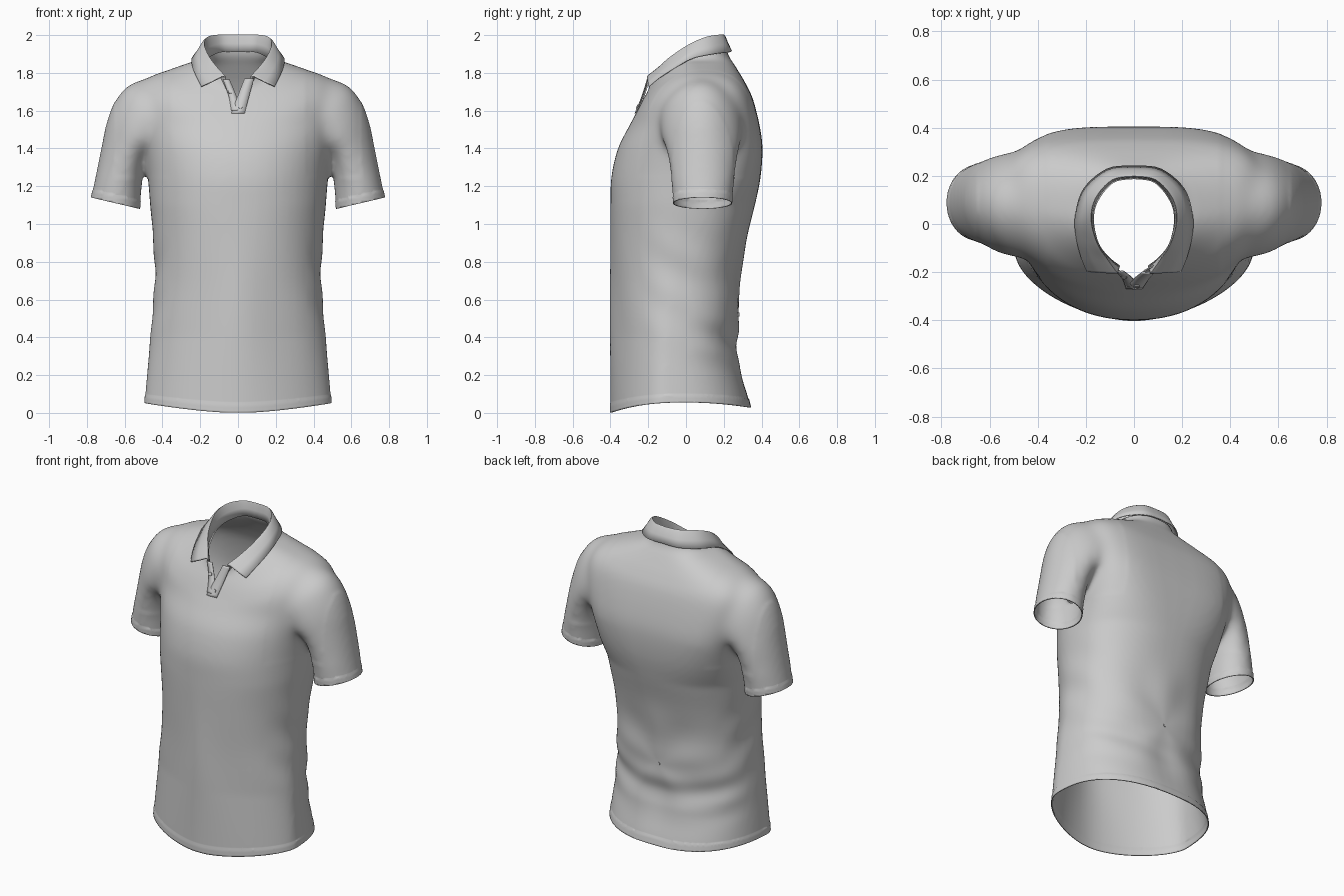
import bpy, bmesh, math
from mathutils import Vector

cube = bpy.data.objects.get("Cube")
if cube:
    bpy.data.objects.remove(cube, do_unlink=True)

fabric = bpy.data.materials.new("grey_fabric")
fabric.use_nodes = True
fabric.diffuse_color = (0.6, 0.6, 0.6, 1)
bsdf = next(n for n in fabric.node_tree.nodes if n.type == 'BSDF_PRINCIPLED')
bsdf.inputs["Base Color"].default_value = (0.6, 0.6, 0.6, 1)
bsdf.inputs["Roughness"].default_value = 0.8


def clamp(v):
    return max(0.0, min(1.0, v))


def spline(rows, sub):
    """Smoothly interpolate a list of equal-length tuples."""
    out, n = [], len(rows)
    for i in range(n - 1):
        p = [rows[max(i - 1, 0)], rows[i], rows[i + 1], rows[min(i + 2, n - 1)]]
        for k in range(sub):
            t = k / sub
            out.append(tuple(b + t / 2 * (c - a + t * (2*a - 5*b + 4*c - d + t * (3*(b - c) + d - a)))
                             for a, b, c, d in zip(*p)))
    return out + [tuple(rows[-1])]


def make_object(name, bm):
    mesh = bpy.data.meshes.new(name)
    bm.to_mesh(mesh)
    bm.free()
    mesh.materials.append(fabric)
    ob = bpy.data.objects.new(name, mesh)
    bpy.context.collection.objects.link(ob)
    return ob


def activate(ob):
    bpy.ops.object.select_all(action='DESELECT')
    ob.select_set(True)
    bpy.context.view_layer.objects.active = ob


def smooth(ob, angle=40):
    activate(ob)
    bpy.ops.object.shade_smooth_by_angle(angle=math.radians(angle))


def thicken(ob, thickness, offset):
    mod = ob.modifiers.new("thickness", 'SOLIDIFY')
    mod.thickness, mod.offset = thickness, offset


def grid(bm, rows, closed=False):
    vs = [[bm.verts.new(p) for p in row] for row in rows]
    n = len(vs[0])
    for a, b in zip(vs, vs[1:]):
        for j in range(n if closed else n - 1):
            k = (j + 1) % n
            bm.faces.new((a[j], a[k], b[k], b[j]))
    if closed:
        bm.faces.new(vs[0])
        bm.faces.new(vs[-1])


def torso_ring(r, n=64):
    zf, zs, zb, w, yc, yf, yb = r
    # the back is squarer at the shoulder blades, the front more pointed at the hem
    back = 2.4 + 1.3 * clamp((zs - 1.1) / .3) - 1.1 * clamp((zs - 1.76) / .1)
    front = 1.72 + .45 * clamp((zs - .4) / .7)
    pts = []
    for i in range(n):
        c, s = math.cos(2 * math.pi * i / n), math.sin(2 * math.pi * i / n)
        e, depth, ze = (2 / back, yb - yc, zb) if s > 0 else (2 / front, yc - yf, zf)
        v = abs(s) ** e
        x = math.copysign(abs(c) ** e, c) * w
        pts.append((x, yc + math.copysign(v, s) * depth, zs + (ze - zs) * v * v))
    return pts


def sleeve_ring(r, side, n=40):
    xi, zi, xo, zo, yf, yb = r
    lean = .2 * clamp((zo - 1.25) / .25)
    pts = []
    for i in range(n):
        c, s = math.cos(2 * math.pi * i / n), math.sin(2 * math.pi * i / n)
        t = (1 + c) / 2 - lean * s * s
        pts.append((side * (xi + (xo - xi) * t), (yf + yb) / 2 + s * (yb - yf) / 2, zi + (zo - zi) * t))
    return pts


# Body profile: level rings (z, half width, side y, front y, back y)
level = [(-.1, .498, -.12, -.4, .36), (.05, .494, -.115, -.4, .345), (.3, .472, -.1, -.4, .275),
         (.5, .455, -.08, -.4, .28), (.7, .44, -.05, -.4, .284), (.9, .448, -.02, -.4, .315),
         (1.1, .465, .01, -.4, .365), (1.25, .478, .04, -.395, .395), (1.4, .5, .06, -.36, .405),
         (1.52, .53, .07, -.3, .39)]
# Tilted yoke rings (front z, side z, back z, half width, side y, front y, back y)
yoke = [(1.58, 1.69, 1.66, .535, .08, -.268, .355), (1.63, 1.778, 1.74, .47, .08, -.243, .318),
        (1.67, 1.815, 1.8, .37, .07, -.222, .283), (1.69, 1.85, 1.85, .27, .05, -.21, .252),
        (1.71, 1.878, 1.9, .2, .03, -.2, .222), (1.8, 1.96, 1.99, .178, .02, -.19, .205)]
# Sleeve rings (inner x, inner z, outer x, outer z, front y, back y)
sleeve = [(.525, 1.0, .79, 1.06, -.065, .24), (.52, 1.08, .777, 1.14, -.067, .243),
          (.508, 1.22, .75, 1.27, -.08, .258), (.493, 1.36, .72, 1.42, -.105, .282),
          (.45, 1.42, .697, 1.53, -.13, .297), (.4, 1.47, .655, 1.645, -.14, .3),
          (.36, 1.5, .585, 1.735, -.14, .295), (.32, 1.55, .46, 1.78, -.1, .27)]

# Body and sleeves fused into one smooth skin
bm = bmesh.new()
body_rings = [(r[0],) * 3 + r[1:] for r in level] + yoke
grid(bm, [torso_ring(r) for r in spline(body_rings, 4)], closed=True)
for side in (-1, 1):
    grid(bm, [sleeve_ring(r, side) for r in spline(sleeve, 4)], closed=True)
bmesh.ops.recalc_face_normals(bm, faces=bm.faces)
shirt = make_object("shirt_body", bm)
remesh = shirt.modifiers.new("fuse", 'REMESH')
remesh.mode, remesh.voxel_size = 'VOXEL', 0.014
relax = shirt.modifiers.new("relax", 'SMOOTH')
relax.factor, relax.iterations = 0.5, 10
activate(shirt)
for name in ("fuse", "relax"):
    bpy.ops.object.modifier_apply(modifier=name)

bm = bmesh.new()
bm.from_mesh(shirt.data)

# Blend the armholes
armholes = [v for v in bm.verts if .36 < abs(v.co.x) < .65 and v.co.z > 1.24]
for _ in range(25):
    bmesh.ops.smooth_vert(bm, verts=armholes, factor=.5, use_axis_x=True, use_axis_y=True, use_axis_z=True)


def cut(test, co, no, clear=True):
    """Slice the faces that pass the test, dropping the side the normal points to."""
    faces = [f for f in bm.faces if test(f.calc_center_median())]
    geom = set(faces)
    for f in faces:
        geom.update(f.verts)
        geom.update(f.edges)
    bmesh.ops.bisect_plane(bm, geom=list(geom), dist=1e-5, plane_co=co, plane_no=no, clear_outer=clear)


# Cloth folds: pinch and swags on the back, soft lengthwise folds in front
bm.normal_update()
moves = []
for v in bm.verts:
    x, y, z = v.co
    d = 0
    if abs(x) < .5 and z < 1.2:
        back, front = clamp(y / .15), clamp(-y / .15)
        r, a = math.hypot(x, z - .52), math.atan2(z - .52, x)
        d += back * .006 * math.sin(5 * a) * math.exp(-((r - .27) / .13) ** 2)
        d += back * .006 * math.sin((z - .5 * x * x) * 32) * math.exp(-((z - .38) / .14) ** 2)
        d += front * .004 * math.sin(abs(x) * 16 + z * 3) * math.exp(-((z - .55) / .3) ** 2)
        d += clamp((abs(x) - .36) / .08) * .004 * math.sin(z * 24 + y * 14) * math.exp(-((z - .7) / .25) ** 2)
    moves.append((v, v.normal * d))
for v, d in moves:
    v.co += d

# Hem, cuff and neck openings, with raised stitched bands
cut(lambda p: p.z < .2, (0, 0, .055), (0, 0, -1))
cut(lambda p: p.z < .2, (0, 0, .1), (0, 0, -1), clear=False)
for side in (-1, 1):
    down = Vector((side * .06, 0, -.255)).normalized()
    edge = Vector((side * .52, 0, 1.08))
    arm = lambda p: p.x * side > .49 and .9 < p.z < 1.23
    cut(arm, edge, down)
    cut(arm, edge - down * .045, down, clear=False)
cut(lambda p: p.z > 1.5 and abs(p.x) < .25, (0, .03, 1.89), (0, -.2, 1))
cut(lambda p: p.z > 1.5 and abs(p.x) < .2, (0, .03, 1.89), (0, -.58, 1))
bm.normal_update()
for v in bm.verts:
    in_cuff = abs(v.co.x) > .49 and v.co.z > .9 and v.co.z < 1.08 + (abs(v.co.x) - .52) * .235 + .044
    if v.co.z < .099 or in_cuff:
        v.co += v.normal * .003
    dip = -.055 * clamp(-v.co.y / .4) ** 2.5 - .027 * clamp(v.co.y / .34) ** 2
    v.co.z += dip * clamp((.35 - v.co.z) / .3)

# Open V below the collar
notch = lambda p: p.y < 0 and p.z > 1.56 and abs(p.x) < .15
for side in (-1, 1):
    cut(notch, (-.01, 0, 1.61), (side, 0, -.5), clear=False)
gap = [f for f in bm.faces if notch(f.calc_center_median())
       and abs(f.calc_center_median().x + .01) < .5 * (f.calc_center_median().z - 1.61)]
bmesh.ops.delete(bm, geom=gap, context='FACES')
bm.to_mesh(shirt.data)
bm.free()
smooth(shirt, 50)
thicken(shirt, .006, -1)

# Collar half, back to front: (stand foot, fold, outer edge)
stations = [(0, .19, 1.91, 0, .2, 2, 0, .24, 1.915),
            (.085, .175, 1.91, .09, .185, 2, .11, .228, 1.91),
            (.15, .1, 1.885, .16, .11, 1.988, .208, .145, 1.9),
            (.17, .02, 1.85, .18, .02, 1.95, .243, .03, 1.875),
            (.15, -.08, 1.79, .155, -.08, 1.885, .238, -.06, 1.825),
            (.105, -.14, 1.74, .11, -.15, 1.825, .218, -.14, 1.775),
            (.06, -.175, 1.7, .07, -.205, 1.782, .195, -.197, 1.728)]
rows = []
for s in spline(stations, 5):
    foot, fold, edge = Vector(s[:3]), Vector(s[3:6]), Vector(s[6:])
    rows.append([foot, foot.lerp(fold, .5), foot.lerp(fold, .9), fold,
                 fold.lerp(edge, .15) + Vector((0, 0, .005)), fold.lerp(edge, .55), edge])
bm = bmesh.new()
grid(bm, rows)
bmesh.ops.recalc_face_normals(bm, faces=bm.faces)
collar = make_object("collar", bm)
mirror = collar.modifiers.new("mirror", 'MIRROR')
mirror.merge_threshold = .002
thicken(collar, .007, 0)
smooth(collar, 60)

# Placket strips: (left x, right x, y, z) from bottom to top
strips = {"placket_under": [(-.035, .02, -.26, 1.6), (-.05, -.01, -.222, 1.68), (-.08, -.045, -.195, 1.765)],
          "placket_over": [(-.035, .035, -.266, 1.585), (.0, .06, -.228, 1.68), (.035, .085, -.2, 1.77)]}
for name, path in strips.items():
    bm = bmesh.new()
    grid(bm, [[(a, y, z), ((a + b) / 2, y - .003, z), (b, y, z)] for a, b, y, z in spline(path, 5)])
    strip = make_object(name, bm)
    thicken(strip, .006, 0)
    smooth(strip)

# Buttons
for name, place, tilt in (("upper_button", (-.04, -.22, 1.7), 68), ("lower_button", (.012, -.256, 1.62), 68),
                          ("back_button", (0, .276, .52), 90)):
    bpy.ops.mesh.primitive_cylinder_add(vertices=20, radius=.011, depth=.012, location=place,
                                        rotation=(math.radians(tilt), 0, 0))
    button = bpy.context.object
    button.name = name
    button.data.materials.append(fabric)
    smooth(button)
